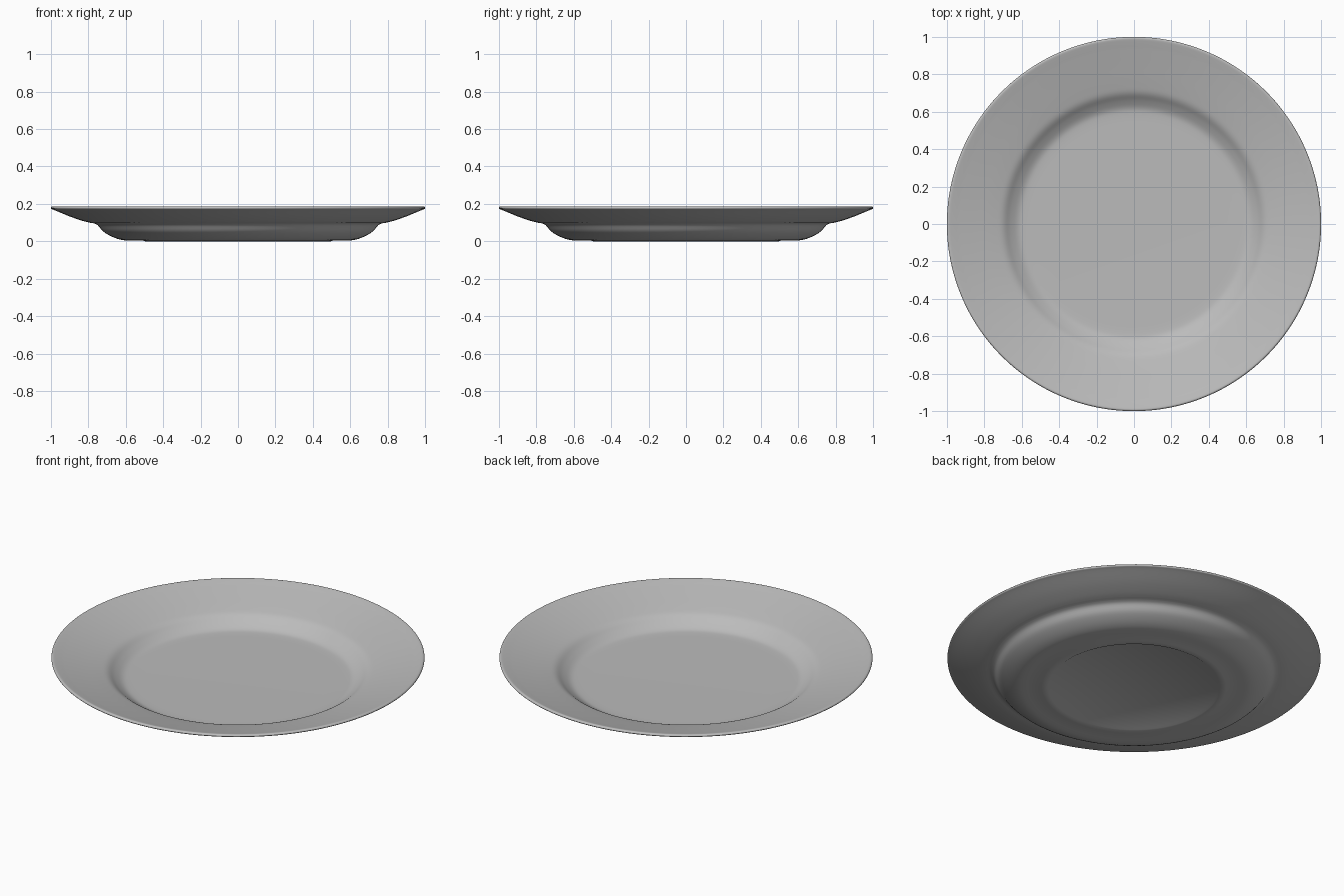
import bpy
import bmesh
from math import radians, tau
from mathutils import Vector, Matrix

cube = bpy.data.objects.get("Cube")
if cube:
    bpy.data.objects.remove(cube, do_unlink=True)

SEGMENTS = 128
STEPS = 4


def material(name, rgb):
    mat = bpy.data.materials.new(name)
    mat.use_nodes = True
    color = (*rgb, 1)
    mat.diffuse_color = color
    mat.node_tree.nodes["Principled BSDF"].inputs["Base Color"].default_value = color
    return mat


def smooth_curve(points):
    """Catmull-Rom curve through (radius, height) points."""
    pts = [Vector(p) for p in points]
    pts = [pts[0]] + pts + [pts[-1]]
    out = []
    for a, b, c, d in zip(pts, pts[1:], pts[2:], pts[3:]):
        for i in range(STEPS):
            t = i / STEPS
            out.append(0.5 * (2 * b + (c - a) * t + (2 * a - 5 * b + 4 * c - d) * t**2
                              + (3 * b - a - 3 * c + d) * t**3))
    return out + [pts[-1]]


def lathe(name, profile, mat):
    """Turn a profile, given from bottom axis to top axis, around z."""
    bm = bmesh.new()
    bottom = bm.verts.new((0, 0, profile[0].y))
    top = bm.verts.new((0, 0, profile[-1].y))
    rings = []
    for r, z in profile[1:-1]:
        rings.append([bm.verts.new(Matrix.Rotation(tau * i / SEGMENTS, 3, "Z") @ Vector((r, 0, z)))
                      for i in range(SEGMENTS)])
    for i in range(SEGMENTS):
        j = (i + 1) % SEGMENTS
        bm.faces.new((bottom, rings[0][j], rings[0][i]))
        for low, high in zip(rings, rings[1:]):
            bm.faces.new((low[i], low[j], high[j], high[i]))
        bm.faces.new((top, rings[-1][i], rings[-1][j]))
    bmesh.ops.recalc_face_normals(bm, faces=bm.faces)
    mesh = bpy.data.meshes.new(name)
    bm.to_mesh(mesh)
    bm.free()
    mesh.materials.append(mat)
    obj = bpy.data.objects.new(name, mesh)
    bpy.context.collection.objects.link(obj)
    bpy.context.view_layer.objects.active = obj
    obj.select_set(True)
    bpy.ops.object.shade_smooth_by_angle(angle=radians(40))
    return obj


# Underside: base with a low foot ring
base = [Vector(p) for p in [(0, .006), (.45, .006), (.46, 0), (.495, 0), (.51, .004)]]

# Outer wall of the well, ending at the crease under the rim
wall = smooth_curve([(.57, .004), (.62, .007), (.67, .023), (.72, .052), (.75, .086), (.775, .097)])

# Flared rim and rounded lip
rim = smooth_curve([(.79, .099), (.83, .109), (.90, .133), (.98, .166),
                    (.998, .173), (1, .18), (.993, .186), (.98, .184)])

# Upper face of the rim, well and flat floor
inside = smooth_curve([(.95, .175), (.85, .149), (.75, .123), (.70, .107),
                       (.66, .079), (.62, .057), (.58, .051), (.5, .05)])

lathe("plate", base + wall + rim + inside + [Vector((0, .05))],
      material("grey ceramic", (.5, .5, .5)))
